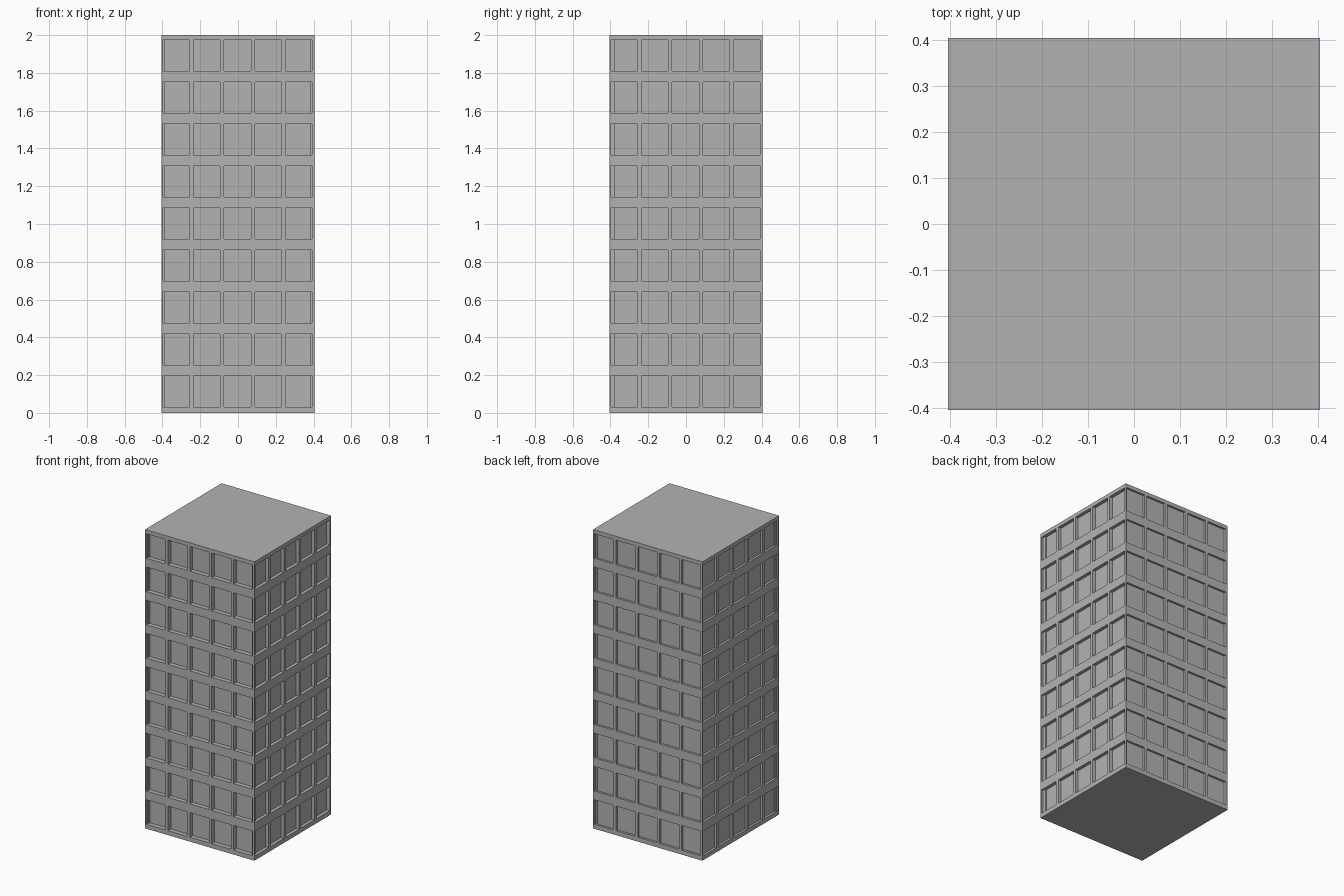
import bpy
import bmesh
from mathutils import Matrix, Vector
from math import pi

cube = bpy.data.objects.get("Cube")
if cube:
    bpy.data.objects.remove(cube, do_unlink=True)

HALF, HEIGHT = 0.405, 2.0
COLUMNS, ROWS = 5, 9
WIN_W, WIN_H = 0.141, 0.164
SIDE_MARGIN, SILL = 0.008, 0.03
# Window recess depth: front, right (+x), back, left (-x)
DEPTHS = (0.03, 0.022, 0.014, 0.015)


def cuts(start, end, count, margin, size, pitch):
    """Grid lines along one direction; every odd cell is a window."""
    lines = [start]
    for i in range(count):
        low = start + margin + i * pitch
        lines += [low, low + size]
    return lines + [end]


def add_facade(bm, turn, depth):
    """One wall panel with a grid of recessed windows."""
    xs = cuts(-HALF, HALF, COLUMNS, SIDE_MARGIN, WIN_W, 2 * HALF / COLUMNS)
    zs = cuts(0, HEIGHT, ROWS, SILL, WIN_H, HEIGHT / ROWS + 0.0003)
    rot = Matrix.Rotation(turn, 3, "Z")
    grid = [[bm.verts.new(rot @ Vector((x, -HALF, z))) for x in xs] for z in zs]
    windows = []
    for r in range(len(zs) - 1):
        for c in range(len(xs) - 1):
            face = bm.faces.new((grid[r][c], grid[r][c + 1],
                                 grid[r + 1][c + 1], grid[r + 1][c]))
            if r % 2 and c % 2:
                windows.append(face)
    # Push the panes inwards
    panes = bmesh.ops.extrude_discrete_faces(bm, faces=windows)["faces"]
    inward = rot @ Vector((0, depth, 0))
    for pane in panes:
        bmesh.ops.translate(bm, verts=pane.verts, vec=inward)


# Concrete colour
concrete = bpy.data.materials.new("concrete_grey")
concrete.use_nodes = True
colour = (0.45, 0.45, 0.45, 1)
concrete.diffuse_color = colour
concrete.node_tree.nodes["Principled BSDF"].inputs["Base Color"].default_value = colour

# Four walls, joined at the corners
bm = bmesh.new()
for i, depth in enumerate(DEPTHS):
    add_facade(bm, i * pi / 2, depth)
bmesh.ops.remove_doubles(bm, verts=bm.verts, dist=0.0005)

# Flat roof and base
bmesh.ops.holes_fill(bm, edges=[e for e in bm.edges if e.is_boundary], sides=0)
for face in bm.faces:
    if all(v.co.z > HEIGHT - 0.001 for v in face.verts) and face.normal.z < 0:
        face.normal_flip()
    if all(v.co.z < 0.001 for v in face.verts) and face.normal.z > 0:
        face.normal_flip()

mesh = bpy.data.meshes.new("tower_block")
bm.to_mesh(mesh)
bm.free()
mesh.materials.append(concrete)
tower = bpy.data.objects.new("tower_block", mesh)
bpy.context.collection.objects.link(tower)
